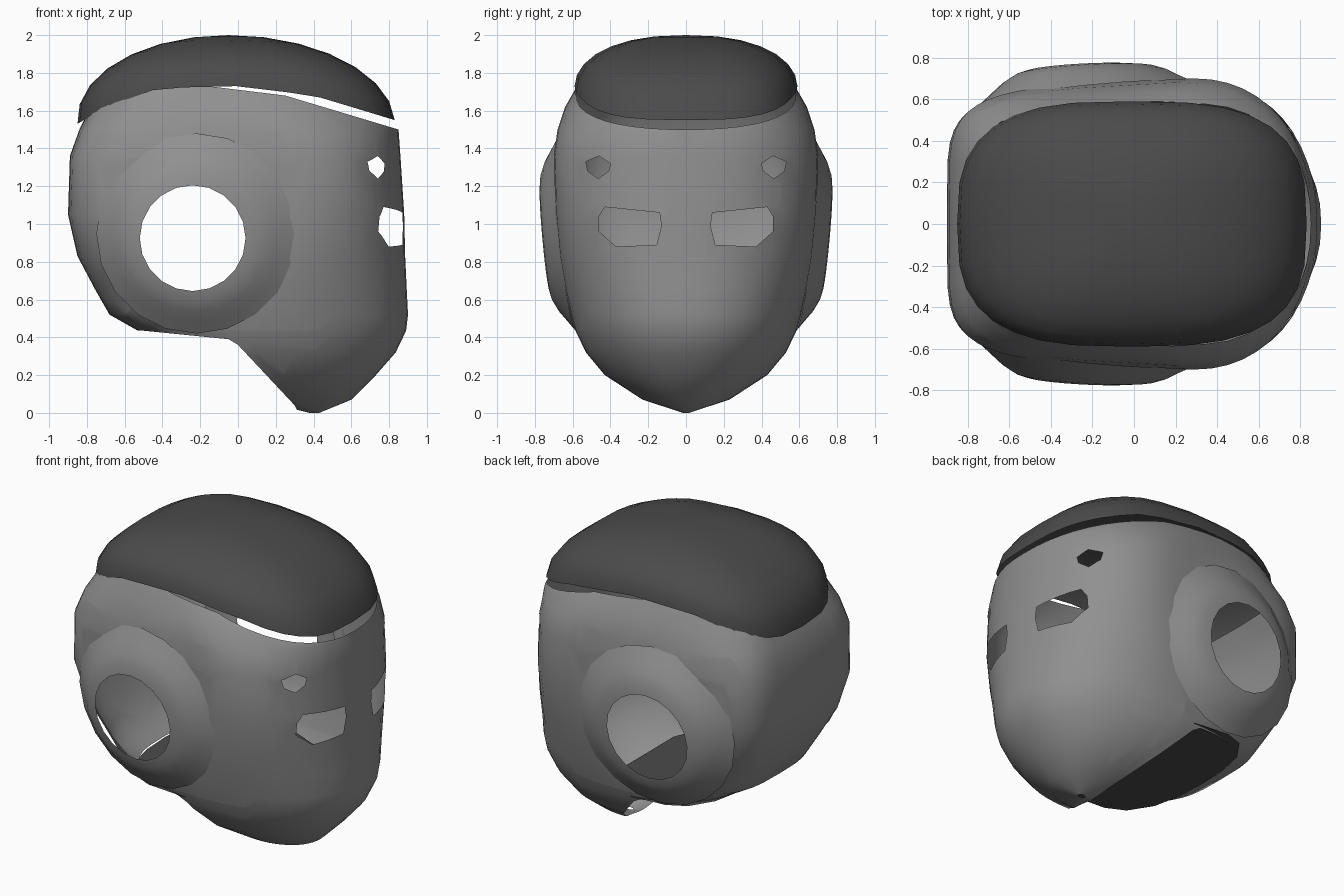
import bpy, bmesh, math
from mathutils import Vector

if "Cube" in bpy.data.objects:
    bpy.data.objects.remove(bpy.data.objects["Cube"])


def sgn_pow(v, p):
    return math.copysign(abs(v) ** p, v) if abs(v) > 1e-6 else 0.0


def lerp_table(table, x):
    """Piecewise-linear lookup in a list of (x, value)."""
    for (x0, v0), (x1, v1) in zip(table, table[1:]):
        if x <= x1:
            return v0 + (v1 - v0) * (x - x0) / (x1 - x0)
    return table[-1][1]


def loft(rows, closed=False):
    """Quad grid through rows of points."""
    bm = bmesh.new()
    grid = [[bm.verts.new(p) for p in row] for row in rows]
    for a, b in zip(grid, grid[1:]):
        n = len(a)
        for i in range(n if closed else n - 1):
            j = (i + 1) % n
            bm.faces.new((a[i], a[j], b[j], b[i]))
    bmesh.ops.remove_doubles(bm, verts=bm.verts, dist=1e-4)
    return bm


def cut_hole(bm, poly, axes, front_only=False):
    """Cut a polygon, projected along the third axis, out of the surface."""
    a, b = axes
    lo = [min(p[k] for p in poly) for k in (0, 1)]
    hi = [max(p[k] for p in poly) for k in (0, 1)]

    def near(f):
        if front_only and f.calc_center_median().x < 0.3:
            return False
        return all(max(v.co[ax] for v in f.verts) > lo[k] and min(v.co[ax] for v in f.verts) < hi[k]
                   for k, ax in enumerate(axes))

    def inside(c):
        res = False
        for (x0, y0), (x1, y1) in zip(poly, poly[1:] + poly[:1]):
            if (y0 > c[b]) != (y1 > c[b]) and c[a] < x0 + (x1 - x0) * (c[b] - y0) / (y1 - y0):
                res = not res
        return res

    for p, q in zip(poly, poly[1:] + poly[:1]):
        faces = [f for f in bm.faces if near(f)]
        geom = faces + list({e for f in faces for e in f.edges}) + list({v for f in faces for v in f.verts})
        co, no = Vector((0, 0, 0)), Vector((0, 0, 0))
        co[a], co[b] = p
        no[a], no[b] = q[1] - p[1], p[0] - q[0]
        bmesh.ops.bisect_plane(bm, geom=geom, dist=1e-4, plane_co=co, plane_no=no.normalized())
    dead = [f for f in bm.faces if near(f) and inside(f.calc_center_median())]
    bmesh.ops.delete(bm, geom=dead, context='FACES')


def grey(name, v):
    mat = bpy.data.materials.new(name)
    mat.diffuse_color = (v, v, v, 1)
    mat.use_nodes = True
    mat.node_tree.nodes["Principled BSDF"].inputs["Base Color"].default_value = mat.diffuse_color
    return mat


def finish(name, bm, mat, angle=50):
    """Turn a +y half into a mirrored, smooth-shaded object."""
    bmesh.ops.recalc_face_normals(bm, faces=bm.faces)
    me = bpy.data.meshes.new(name)
    bm.to_mesh(me)
    bm.free()
    me.materials.append(mat)
    ob = bpy.data.objects.new(name, me)
    bpy.context.collection.objects.link(ob)
    bpy.ops.object.select_all(action='DESELECT')
    ob.select_set(True)
    bpy.context.view_layer.objects.active = ob
    bpy.ops.object.shade_smooth_by_angle(angle=math.radians(angle))
    mod = ob.modifiers.new("mirror", 'MIRROR')
    mod.use_axis = (False, True, False)


mid_grey, dark_grey = grey("mid_grey", 0.28), grey("dark_grey", 0.07)

# Head shell: horizontal sections (z, front x, back x, half width, x of widest point, back squareness)
levels = [
    (0.00, 0.43, 0.38, 0.015, 0.41, 2), (0.07, 0.60, 0.10, 0.23, 0.29, 2),
    (0.20, 0.73, -0.15, 0.43, 0.15, 2.5), (0.32, 0.835, -0.40, 0.53, 0.10, 3),
    (0.435, 0.89, -0.53, 0.585, 0.10, 3.2), (0.52, 0.90, -0.68, 0.61, 0.11, 3.4),
    (0.66, 0.893, -0.76, 0.64, 0.15, 3.8), (0.83, 0.885, -0.85, 0.67, 0.22, 4.5),
    (1.05, 0.88, -0.90, 0.69, 0.28, 5.5), (1.36, 0.86, -0.89, 0.70, 0.28, 5.5),
    (1.50, 0.85, -0.84, 0.68, 0.20, 5), (1.62, 0.80, -0.78, 0.64, 0.05, 4), (1.76, 0.74, -0.70, 0.56, -0.10, 4)]
rows = []
for z, xf, xb, w, xm, nb in levels:
    row = []
    for i in range(25):
        t = math.pi * i / 24
        n = 2.2 if i <= 12 else nb
        c, s = sgn_pow(math.cos(t), 2 / n), sgn_pow(math.sin(t), 2 / n)
        if c >= 0:
            row.append((xm + (xf - xm) * c, w * s, z))
        else:
            row.append((xm + (xm - xb) * c, w * s * (1 + 0.08 * c), z))
    rows.append(row)
shell = loft(rows)

# Openings in the shell: crown, neck, ear, eye slot and brow hole
crown = [(-1, 1.5), (-0.78, 1.60), (-0.42, 1.72), (-0.2, 1.735), (0.25, 1.68), (0.85, 1.50),
         (1, 1.46), (1, 1.9), (-1, 1.9)]
neck = [(-1, 0.437), (-0.52, 0.437), (-0.05, 0.39), (0, 0.36), (0.30, 0.04), (0.37, -0.1), (-1, -0.1)]
ear = [(-0.22 + 0.45 * math.cos(k * math.pi / 8), 0.95 + 0.45 * math.sin(k * math.pi / 8))
       for k in range(16)]
eye = [(0.14, 1.06), (0.43, 1.09), (0.46, 1.04), (0.46, 0.96), (0.37, 0.88), (0.155, 0.89), (0.13, 0.99)]
brow = [(0.40, 1.32), (0.46, 1.36), (0.53, 1.33), (0.52, 1.28), (0.465, 1.24), (0.41, 1.28)]
for poly in (crown, neck, ear):
    cut_hole(shell, poly, (0, 2))
for poly in (eye, brow):
    cut_hole(shell, poly, (1, 2), front_only=True)
finish("head_shell", shell, mid_grey)

# Ear rings: bulging discs with an open centre, tilted to follow the shell
rows = []
for r, y in ((0.53, 0.62), (0.46, 0.668), (0.40, 0.71), (0.34, 0.738), (0.28, 0.75)):
    k = (0.53 - r) / 0.25
    cx, cz = -0.22 - 0.02 * k, 0.95 - 0.025 * k
    row = []
    for i in range(20):
        t = math.tau * i / 20
        x, z = cx + r * math.cos(t), cz + r * math.sin(t)
        row.append((x, y + 0.09 * (z - 0.95) + (0.1 - 0.05 * k) * (x + 0.22), z))
    rows.append(row)
finish("ear_ring", loft(rows, closed=True), mid_grey)

# Neck plate: floor across the neck opening
bm = bmesh.new()
outline = [(0.30, 0), (0.30, 0.30), (0.20, 0.50), (0.0, 0.565), (-0.25, 0.57), (-0.38, 0.52), (-0.48, 0.38),
           (-0.52, 0.20), (-0.53, 0)]
bm.faces.new([bm.verts.new((x, y, 0.40 - 0.06 * x)) for x, y in outline])
finish("neck_plate", bm, dark_grey)

# Skull cap: dome with a curved lower edge
edge = [(-0.85, 1.53), (-0.7, 1.62), (-0.42, 1.72), (0.0, 1.73), (0.4, 1.68), (0.6, 1.62), (0.83, 1.55)]
rows = []
for k in range(8):
    phi = math.pi / 2 * (1 - k / 7)
    row = []
    for i in range(17):
        t = math.pi * i / 16
        c, s = sgn_pow(math.cos(t), 2 / 3), sgn_pow(math.sin(t), 2 / 3)
        z0 = lerp_table(edge, -0.01 + 0.84 * c)
        row.append((-0.01 - 0.04 * math.cos(phi) + 0.84 * c * math.sin(phi),
                    0.59 * s * abs(math.sin(phi)) ** 0.85, z0 + (2.0 - z0) * math.cos(phi)))
    rows.append(row)
finish("skull_cap", loft(rows), dark_grey)
